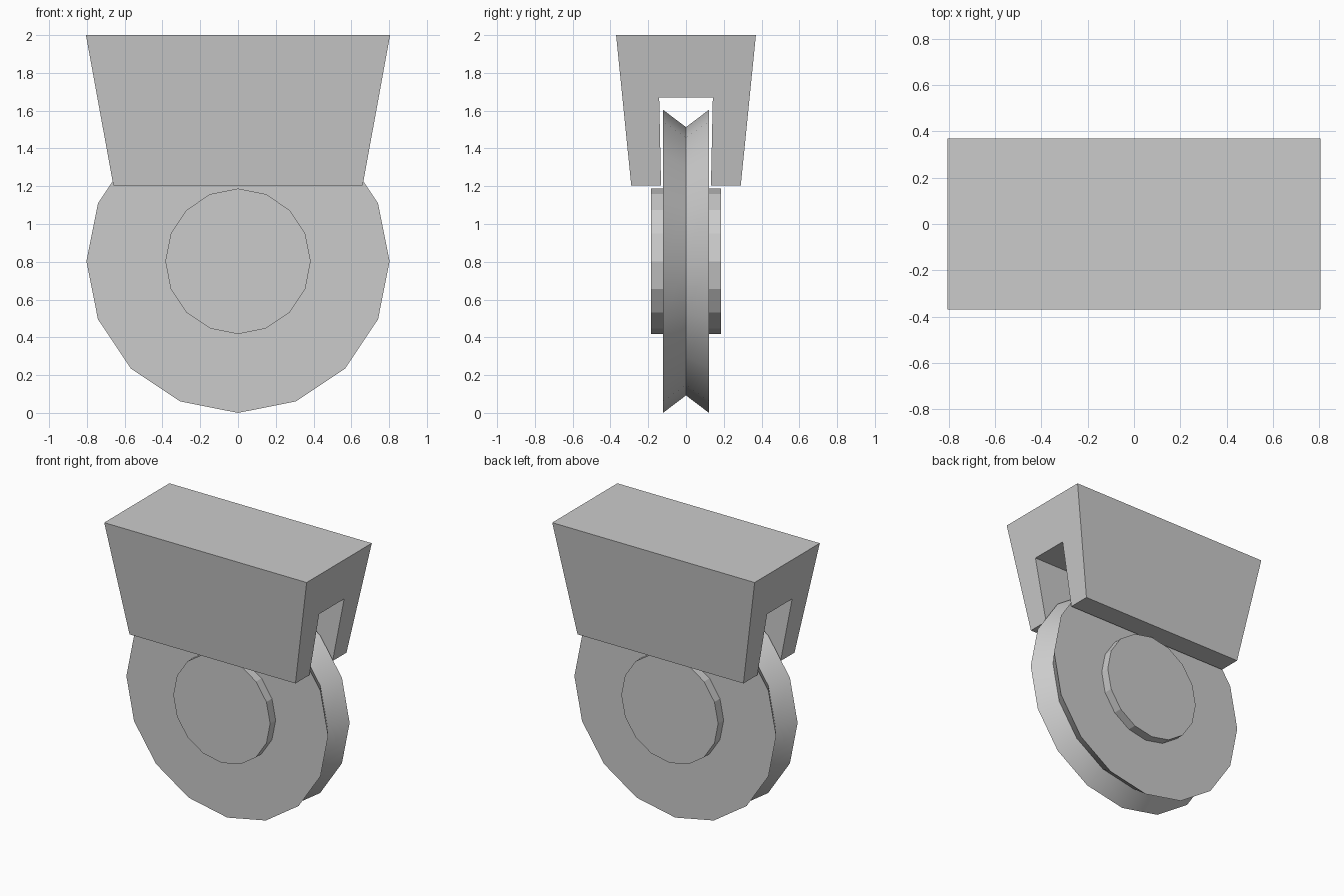
import bpy, bmesh, math

if "Cube" in bpy.data.objects:
    bpy.data.objects.remove(bpy.data.objects["Cube"])

SIDES = 16
AXLE_Z = 0.8025


def make_object(name, bm):
    bmesh.ops.recalc_face_normals(bm, faces=bm.faces)
    mesh = bpy.data.meshes.new(name)
    bm.to_mesh(mesh)
    bm.free()
    obj = bpy.data.objects.new(name, mesh)
    bpy.context.collection.objects.link(obj)
    return obj


def turned(name, profile, smooth=False):
    """Turn (radius, y) points around the axle and cap both ends."""
    bm = bmesh.new()
    rings = []
    for r, y in profile:
        angles = [2 * math.pi * i / SIDES for i in range(SIDES)]
        rings.append([bm.verts.new((r * math.cos(a), y, AXLE_Z + r * math.sin(a)))
                      for a in angles])
    for a, b in zip(rings, rings[1:]):
        for i in range(SIDES):
            j = (i + 1) % SIDES
            face = bm.faces.new((a[i], a[j], b[j], b[i]))
            face.smooth = smooth
    bm.faces.new(rings[0])
    bm.faces.new(rings[-1])
    obj = make_object(name, bm)
    if smooth:
        bpy.context.view_layer.objects.active = obj
        obj.select_set(True)
        bpy.ops.object.shade_smooth_by_angle(angle=math.radians(35))
        obj.select_set(False)
    return obj


# Wheel with a V groove around the rim
turned("grooved_wheel", [(0.8025, -0.122), (0.71, 0), (0.8025, 0.122)], smooth=True)

# Hub discs on both sides
for side, name in ((-1, "front_hub"), (1, "back_hub")):
    turned(name, [(0.385, side * 0.122), (0.385, side * 0.185)])

# Tapered housing: forked (y, z) profile, with ends leaning outwards to the top
half = [(0.132, 1.205), (0.29, 1.205), (0.37, 2.0)]
slot_top = (0.142, 1.67)
profile = ([slot_top] + half
           + [(-y, z) for y, z in reversed(half)] + [(-slot_top[0], slot_top[1])])


def half_length(z):
    return 0.66 + (0.805 - 0.66) * (z - 1.205) / (2.0 - 1.205)


bm = bmesh.new()
left, right = [[bm.verts.new((s * half_length(z), y, z)) for y, z in profile]
               for s in (-1, 1)]
bm.faces.new(left)
bm.faces.new(right)
for i in range(len(profile)):
    j = (i + 1) % len(profile)
    bm.faces.new((left[i], left[j], right[j], right[i]))
make_object("fork_housing", bm)
